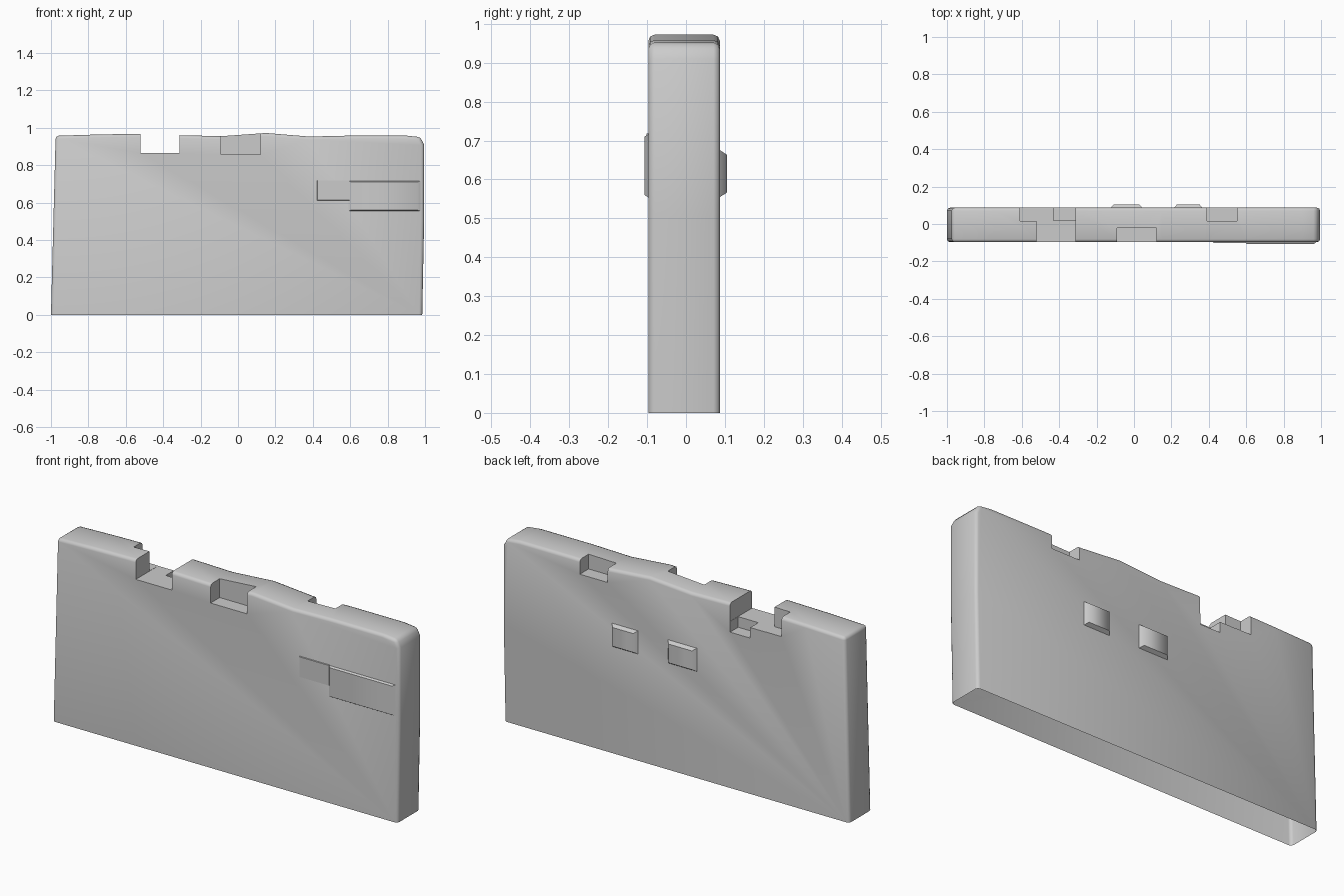
import bpy, bmesh
from mathutils import Vector

cube = bpy.data.objects.get("Cube")
if cube:
    bpy.data.objects.remove(cube, do_unlink=True)

stone = bpy.data.materials.new("grey stone")
stone.use_nodes = True
stone.diffuse_color = (0.6, 0.6, 0.6, 1)
stone.node_tree.nodes["Principled BSDF"].inputs["Base Color"].default_value = (0.6, 0.6, 0.6, 1)


def finish(name, bm):
    bmesh.ops.recalc_face_normals(bm, faces=bm.faces[:])
    mesh = bpy.data.meshes.new(name)
    bm.to_mesh(mesh)
    bm.free()
    obj = bpy.data.objects.new(name, mesh)
    obj.data.materials.append(stone)
    bpy.context.collection.objects.link(obj)
    return obj


def prism(name, outline, y0, y1, taper=0.0, bevel=0.0):
    """Extrude an x-z outline from y0 to y1, shrinking the far side by taper."""
    bm = bmesh.new()
    base = bm.faces.new([bm.verts.new((x, y0, z)) for x, z in outline])
    mid = base.calc_center_median()
    new = bmesh.ops.extrude_face_region(bm, geom=[base])["geom"]
    for v in new:
        if isinstance(v, bmesh.types.BMVert):
            v.co = mid.lerp(v.co, 1 - taper)
            v.co.y = y1
    if bevel:
        bmesh.ops.recalc_face_normals(bm, faces=bm.faces[:])
        edges = [e for e in bm.edges if max(v.co.z for v in e.verts) > 0.01
                 and e.calc_face_angle(0) > 0.8]
        bmesh.ops.bevel(bm, geom=edges, offset=bevel, segments=2,
                        profile=0.5, affect='EDGES')
    return finish(name, bm)


def box(x0, x1, z0, z1):
    return [(x0, z0), (x1, z0), (x1, z1), (x0, z1)]


# Wall slab with an uneven top edge
skyline = [(-1, 0), (0.985, 0), (0.995, 0.5), (0.995, 0.91), (0.975, 0.95), (0.9, 0.958),
           (0.6, 0.958), (0.38, 0.953), (0.15, 0.972), (-0.09, 0.955),
           (-0.31, 0.96), (-0.52, 0.968), (-0.75, 0.964), (-0.975, 0.957)]
wall = prism("wall", skyline, -0.097, 0.087, bevel=0.016)

# Broken-out stones along the top: x range, floor height, y range
gaps = [(-0.52, -0.313, 0.865, -0.2, 0.2),
        (-0.61, -0.5, 0.866, 0.015, 0.2),
        (-0.43, -0.314, 0.81, 0.02, 0.2),
        (-0.09, 0.12, 0.857, -0.2, -0.022),
        (0.39, 0.55, 0.88, 0.015, 0.2)]
for x0, x1, floor, y0, y1 in gaps:
    cutter = prism("gap_cutter", box(x0, x1, floor, 1.2), y0, y1)
    mod = wall.modifiers.new("gap", 'BOOLEAN')
    mod.operation = 'DIFFERENCE'
    mod.solver = 'EXACT'
    mod.object = cutter
    bpy.context.view_layer.objects.active = wall
    bpy.ops.object.modifier_apply(modifier=mod.name)
    bpy.data.objects.remove(cutter, do_unlink=True)

# Open underside, and a slight belly on the upper front
bm = bmesh.new()
bm.from_mesh(wall.data)
under = [f for f in bm.faces if f.normal.z < -0.9 and f.calc_center_median().z < 0.01]
bmesh.ops.delete(bm, geom=under, context='FACES')
bm.to_mesh(wall.data)
bm.free()

# Protruding stones on the back and front
stones = [prism("back_stone_a", box(-0.13, 0.05, 0.55, 0.68), 0.08, 0.105, 0.25),
          prism("back_stone_b", box(0.21, 0.37, 0.55, 0.68), 0.08, 0.105, 0.25),
          prism("front_stone", box(0.42, 0.6, 0.61, 0.72), -0.09, -0.102, 0.05),
          prism("front_ledge", box(0.58, 0.985, 0.55, 0.72), -0.09, -0.107, 0.12)]

for obj in [wall] + stones:
    bpy.ops.object.select_all(action='DESELECT')
    obj.select_set(True)
    bpy.context.view_layer.objects.active = obj
    bpy.ops.object.shade_smooth_by_angle(angle=0.9)
